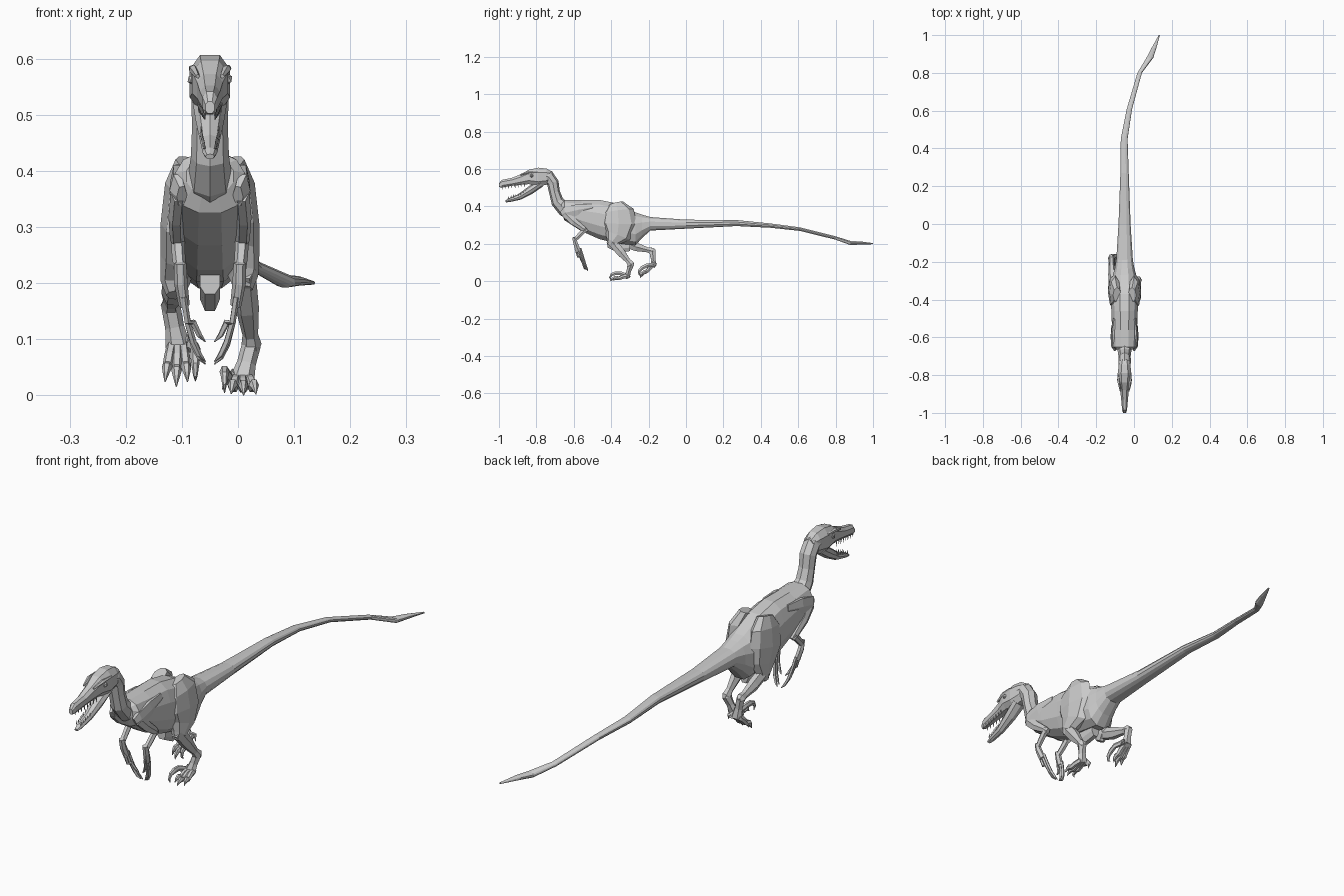
import bpy, bmesh, math
from mathutils import Vector

CX = -0.05  # body midline


def skin(name, rings, bevel_caps=False):
    """Bridge equal-length rings of points into a closed flat-shaded mesh."""
    bm = bmesh.new()
    vs = [[bm.verts.new(p) for p in r] for r in rings]
    n = len(vs[0])
    for a, b in zip(vs, vs[1:]):
        for i in range(n):
            j = (i + 1) % n
            bm.faces.new((a[i], a[j], b[j], b[i]))
    bm.faces.new(vs[0][::-1])
    bm.faces.new(vs[-1])
    bmesh.ops.recalc_face_normals(bm, faces=bm.faces)
    me = bpy.data.meshes.new(name)
    bm.to_mesh(me)
    bm.free()
    ob = bpy.data.objects.new(name, me)
    bpy.context.collection.objects.link(ob)
    return ob


def sections(name, rows, n=10, e=0.8):
    """Loft of upright rings: (y, centre x, z bottom, z top, half width)."""
    rings = []
    for y, cx, zb, zt, w in rows:
        ring = []
        for i in range(n):
            a = 2 * math.pi * (i + 0.5) / n
            c, s = math.cos(a), math.sin(a)
            m = math.cos(math.pi / n) if n % 4 == 0 else 1
            c, s = (math.copysign(min(1, abs(v) / m) ** e, v) for v in (c, s))
            ring.append((cx + w * c, y, (zb + zt) / 2 + (zt - zb) / 2 * s))
        rings.append(ring)
    return skin(name, rings)


def tube(name, rows, n=6):
    """Limb along a path: (x, y, z, side radius, depth radius)."""
    pts = [Vector(r[:3]) for r in rows]
    rings = []
    for i, p in enumerate(pts):
        t = (pts[min(i + 1, len(pts) - 1)] - pts[max(i - 1, 0)]).normalized()
        side = (Vector((1, 0, 0)) - t * t.x).normalized()
        up = side.cross(t)
        rx, ry = rows[i][3:]
        rings.append([p + side * rx * math.cos(2 * math.pi * k / n)
                      + up * ry * math.sin(2 * math.pi * k / n) for k in range(n)])
    return skin(name, rings)


# trunk and tail
sections("body_and_tail", [
    (-0.665, CX, .365, .425, .042), (-0.65, CX, .33, .437, .062), (-0.56, CX, .272, .438, .066),
    (-0.46, CX, .228, .438, .070), (-0.37, CX, .207, .420, .074), (-0.27, CX, .195, .372, .062),
    (-0.235, CX, .235, .360, .052), (-0.19, CX, .275, .347, .044), (0, CX, .285, .333, .032),
    (.27, CX, .299, .331, .022), (.45, -.052, .290, .313, .018), (.61, -.024, .273, .292, .014),
    (.80, .030, .226, .244, .012), (.88, .084, .197, .219, .018), (.93, .105, .200, .217, .013),
    (1.0, .134, .202, .208, .003)], 12, .85)
sections("pubic_boot", [(-0.42, CX, .185, .24, .018), (-0.36, CX, .155, .24, .018),
                        (-0.30, CX, .165, .24, .018)], 8)

# neck
tube("neck", [(CX, -.785, .57, .030, .034), (CX, -.735, .562, .033, .036), (CX, -.712, .53, .033, .032),
              (CX, -.703, .48, .032, .029), (CX, -.688, .43, .034, .034), (CX, -.65, .39, .04, .04),
              (CX, -.60, .36, .05, .04)], 8)

# skull and jaws
sections("skull", [
    (-1.0, CX, .507, .528, .008), (-.985, CX, .505, .546, .013), (-.93, CX, .514, .557, .018),
    (-.88, CX, .520, .577, .023), (-.84, CX, .523, .600, .032), (-.79, CX, .510, .611, .036),
    (-.745, CX, .520, .606, .031), (-.715, CX, .545, .588, .022)], 8)
tube("lower_jaw", [(CX, -.965, .430, .008, .005), (CX, -.945, .437, .013, .010), (CX, -.89, .455, .017, .016),
                   (CX, -.83, .492, .025, .022), (CX, -.775, .528, .031, .020)], 8)
for s, tag in ((-1, "right"), (1, "left")):
    tube(f"brow_{tag}", [(CX + s * .022, -.885, .573, .004, .004), (CX + s * .030, -.84, .586, .008, .008),
                         (CX + s * .034, -.79, .588, .004, .005)], 5)
    bpy.ops.mesh.primitive_ico_sphere_add(subdivisions=1, radius=.011, location=(CX + s * .030, -.825, .568))
    bpy.context.object.name = f"eye_{tag}"
    # teeth along both jaws
    for k in range(8):
        f = k / 7
        for jaw, y, z, w, d in (("upper", -.985 + .12 * f, .512 + .014 * f, .009 + .011 * f, -.017),
                                ("lower", -.95 + .09 * f, .444 + .03 * f, .010 + .007 * f, .014)):
            x = CX + s * w
            tube(f"{jaw}_tooth_{tag}_{k}", [(x, y, z, .0025, .004), (x, y + .003, z + d, .0005, .0005)], 4)

# arms, mirrored about the midline
for s, tag in ((-1, "right"), (1, "left")):
    def X(d):
        return CX + s * d
    tube(f"shoulder_{tag}", [(X(.050), -.50, .40, .012, .02), (X(.058), -.58, .385, .013, .035),
                             (X(.058), -.645, .37, .014, .034), (X(.050), -.662, .36, .01, .022)])
    tube(f"upper_arm_{tag}", [(X(.056), -.645, .365, .014, .024), (X(.060), -.60, .322, .014, .022),
                              (X(.058), -.545, .282, .013, .015), (X(.056), -.53, .268, .010, .012)])
    tube(f"forearm_{tag}", [(X(.057), -.535, .285, .012, .014), (X(.056), -.565, .255, .012, .014),
                            (X(.053), -.595, .225, .011, .012)])
    tube(f"palm_{tag}", [(X(.053), -.60, .240, .011, .010), (X(.052), -.59, .205, .012, .014),
                         (X(.046), -.575, .165, .010, .015)])
    for k, (dy, low) in enumerate(((-.014, .10), (0, .065), (.012, .06))):
        y = -.577 + dy
        tube(f"finger_{tag}_{k}", [(X(.047), y, .18, .006, .006), (X(.040), y + .014, .135, .006, .006),
                                   (X(.030), y + .026, low + .035, .006, .006),
                                   (X(.019), y + .034, low + .012, .005, .006),
                                   (X(.008), y + .040, low, .001, .001)], 5)


# legs: each in its own stride pose
def leg(tag, s, knee, ankle, ball, lean, toes):
    """knee/ankle/ball are (offset, y, z); lean is the toe drop angle."""
    k, a, b = (Vector((CX + s * p[0], p[1], p[2])) for p in (knee, ankle, ball))
    hx = CX + s * .05
    tube(f"thigh_{tag}", [(hx - s * .01, -.375, .42, .022, .04), (hx, -.365, .38, .030, .085),
                          (hx + s * .002, -.36, .31, .036, .098),
                          (hx + s * .004, (k.y - .36) / 2 + .01, .25, .034, .072),
                          (k.x, k.y, k.z, .026, .034), (k.x, k.y - .01, k.z - .022, .016, .018)], 8)
    m = k.lerp(a, .45)
    tube(f"shank_{tag}", [(k.x, k.y - .012, k.z + .012, .021, .026), (m.x, m.y, m.z, .021, .026),
                          (*k.lerp(a, .85), .014, .015), (*a, .018, .021),
                          (*(a + (a - k).normalized() * .015), .010, .012)])
    tube(f"metatarsus_{tag}", [(*(a + (a - b) * .15), .012, .012), (*a, .017, .020),
                               (*a.lerp(b, .5), .017, .014), (*b, .023, .016)])
    fwd = Vector((0, -math.cos(lean), -math.sin(lean)))
    up = Vector((0, -math.sin(lean), math.cos(lean)))
    for i, (spread, length) in enumerate(toes):
        def P(d, h, r, q):
            return (*(b + fwd * d * length + up * h + Vector((s * spread * (.5 + .5 * d), 0, 0))), r, q)
        tube(f"toe_{tag}_{i}", [P(-.1, .004, .010, .013), P(.3, .002, .010, .012), P(.55, -.004, .010, .010),
                                P(.72, .002, .009, .011), P(.85, -.002, .006, .008), P(1, -.012, .001, .001)])

    # raised sickle claw on the inner side, small spur behind
    def S(d, h, r, w=-.030):
        return (*(b + fwd * d + up * h + Vector((s * w, 0, 0))), r, r * 1.3)
    tube(f"sickle_claw_{tag}", [S(-.01, .0, .009, -.018), S(.03, .022, .009), S(.058, .026, .009),
                                S(.080, .022, .007), S(.092, .006, .004), S(.088, -.008, .001)])
    tube(f"spur_{tag}", [S(-.005, .018, .007, -.012), S(-.012, .0, .006, -.028), S(.006, -.012, .001, -.034)], 5)


leg("left", 1, (.060, -.395, .215), (.074, -.295, .095), (.056, -.315, .028), .12,
    ((-.018, .075), (.004, .092), (.026, .078)))
leg("right", -1, (.062, -.335, .205), (.070, -.180, .165), (.056, -.172, .088), .62,
    ((-.016, .085), (.004, .10), (.024, .085)))

# settle feet exactly on the ground
bpy.context.view_layer.update()
low = min((o.matrix_world @ v.co).z for o in bpy.data.objects if o.type == 'MESH' for v in o.data.vertices)
for o in bpy.data.objects:
    o.location.z -= low
